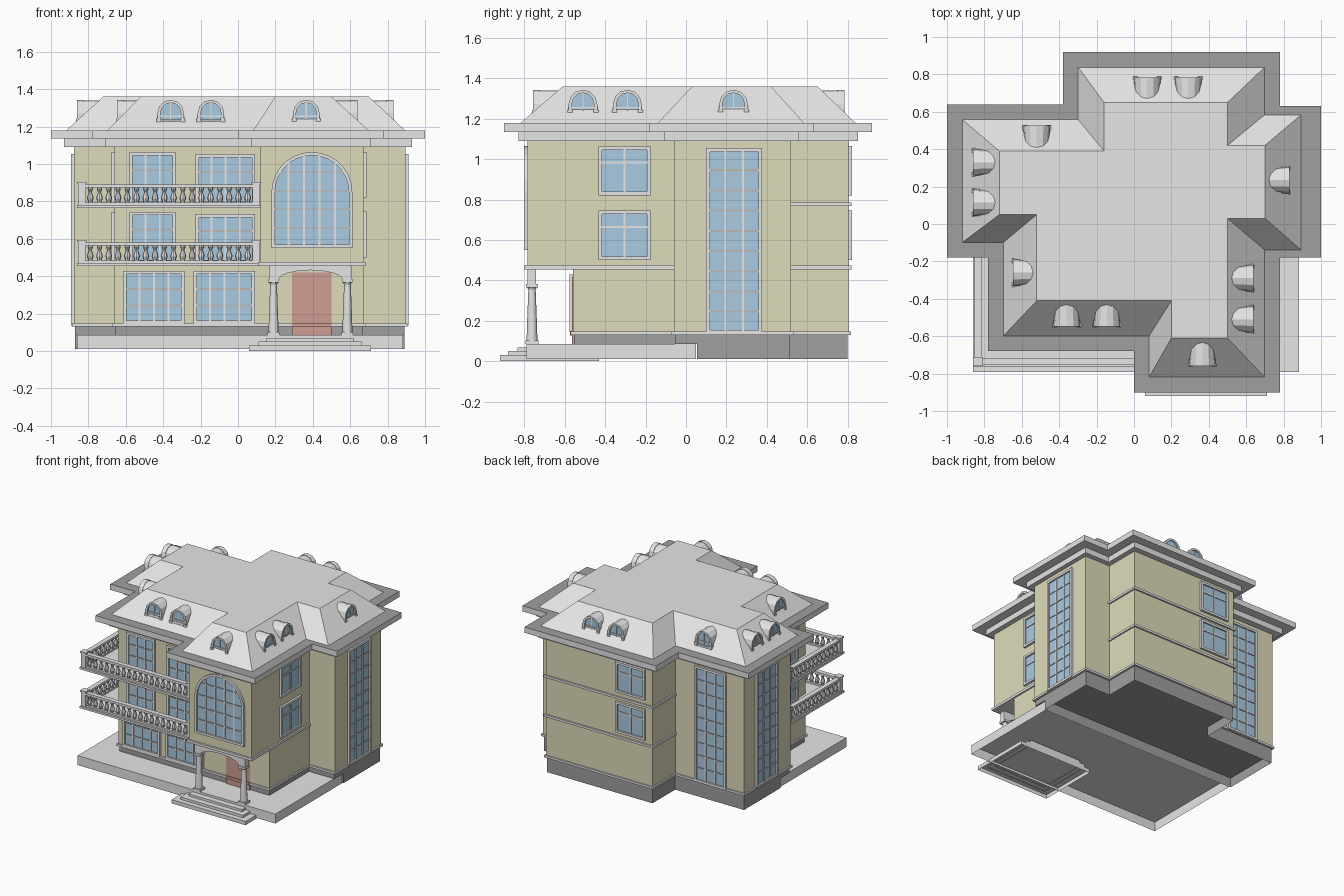
import bpy, bmesh, math
from mathutils import Matrix, Vector

if "Cube" in bpy.data.objects:
    bpy.data.objects.remove(bpy.data.objects["Cube"])


def material(name, r, g, b):
    m = bpy.data.materials.new(name)
    m.diffuse_color = (r, g, b, 1)
    m.use_nodes = True
    m.node_tree.nodes["Principled BSDF"].inputs["Base Color"].default_value = m.diffuse_color
    return m


STONE = material("light_stone", 0.79, 0.79, 0.79)
DARK = material("dark_grey", 0.35, 0.35, 0.35)
WALL = material("beige_wall", 0.73, 0.71, 0.49)
GLASS = material("blue_glass", 0.40, 0.60, 0.76)
DOOR = material("red_door", 0.62, 0.34, 0.29)
BAR = material("bar_grey", 0.50, 0.48, 0.45)
ID = Matrix()


# ---- mesh helpers ----
def finish(bm, name, mat):
    bmesh.ops.recalc_face_normals(bm, faces=bm.faces[:])
    me = bpy.data.meshes.new(name)
    bm.to_mesh(me)
    bm.free()
    me.materials.append(mat)
    ob = bpy.data.objects.new(name, me)
    bpy.context.collection.objects.link(ob)
    return ob


def loft(bm, a, b, M=ID):
    va = [bm.verts.new(M @ Vector(p)) for p in a]
    vb = [bm.verts.new(M @ Vector(p)) for p in b]
    bm.faces.new(va)
    bm.faces.new(vb)
    for i in range(len(a)):
        j = (i + 1) % len(a)
        bm.faces.new((va[i], va[j], vb[j], vb[i]))


def add_box(bm, x0, x1, y0, y1, z0, z1, M=ID):
    c = [(x0, y0), (x1, y0), (x1, y1), (x0, y1)]
    loft(bm, [(x, y, z0) for x, y in c], [(x, y, z1) for x, y in c], M)


def box(name, mat, *d):
    bm = bmesh.new()
    add_box(bm, *d)
    return finish(bm, name, mat)


def slab(name, mat, pts, z0, z1, top=None):
    bm = bmesh.new()
    loft(bm, [(x, y, z0) for x, y in pts], [(x, y, z1) for x, y in (top or pts)])
    return finish(bm, name, mat)


def drop_faces(ob, rule):
    bm = bmesh.new()
    bm.from_mesh(ob.data)
    bmesh.ops.delete(bm, geom=[f for f in bm.faces if rule(f)], context='FACES')
    bm.to_mesh(ob.data)
    bm.free()


def upright(bm, prof, y0, y1, M=ID):
    loft(bm, [(x, y0, z) for x, z in prof], [(x, y1, z) for x, z in prof], M)


def ring(bm, outer, inner, y0, y1, M):
    loops = [[bm.verts.new(M @ Vector((x, y, z))) for x, z in p]
             for p, y in ((outer, y0), (inner, y0), (inner, y1), (outer, y1))]
    n = len(outer)
    for k in range(4):
        a, b = loops[k], loops[(k + 1) % 4]
        for i in range(n):
            j = (i + 1) % n
            bm.faces.new((a[i], a[j], b[j], b[i]))


def lathe(bm, prof, x, y, z, n):
    rings = [[bm.verts.new((x + r * math.cos(2 * math.pi * i / n), y + r * math.sin(2 * math.pi * i / n), z + h))
              for i in range(n)] for r, h in prof]
    for a, b in zip(rings, rings[1:]):
        for i in range(n):
            bm.faces.new((a[i], a[(i + 1) % n], b[(i + 1) % n], b[i]))
    bm.faces.new(rings[0])
    bm.faces.new(rings[-1])


def inset(pts, d):
    out = []
    for i, p in enumerate(pts):
        p = Vector(p)
        e1 = (p - Vector(pts[i - 1])).normalized()
        e2 = (Vector(pts[(i + 1) % len(pts)]) - p).normalized()
        out.append((p.x - d * (e1.y + e2.y), p.y + d * (e1.x + e2.x)))
    return out


def place(x, y, deg):
    return Matrix.Translation((x, y, 0)) @ Matrix.Rotation(math.radians(deg), 4, 'Z')


def profile(w, z0, z1, arch, n=12):
    h = w / 2
    if not arch:
        return [(-h, z0), (h, z0), (h, z1), (-h, z1)]
    return [(-h, z0), (h, z0)] + [(h * math.cos(math.pi * i / n), z1 - h + h * math.sin(math.pi * i / n))
                                  for i in range(n + 1)]


# ---- window: glass plate, raised frame, glazing bars (local -y is outward) ----
def window(name, x, y, deg, w, z0, z1, nv, nh, arch=False):
    M, f, h = place(x, y, deg), 0.018, w / 2
    bm = bmesh.new()
    upright(bm, profile(w, z0, z1, arch, 14), -0.005, 0.002, M)
    finish(bm, name + "_glass", GLASS)
    bm = bmesh.new()
    ring(bm, profile(w + f, z0 - f / 2, z1 + f / 2, arch, 14),
         profile(w - f, z0 + f / 2, z1 - f / 2, arch, 14), -0.017, 0.002, M)
    for i in range(1, nv + 1):
        u = -h + w * i / (nv + 1)
        t = z1 - h + math.sqrt(h * h - u * u) if arch else z1
        add_box(bm, u - 0.005, u + 0.005, -0.011, 0, z0, t, M)
    if nh == 1:
        z = z0 + (z1 - z0) * 0.68
        add_box(bm, -h, h, -0.011, 0, z - 0.005, z + 0.005, M)
    finish(bm, name + "_frame", STONE)
    if nh > 1:
        bm = bmesh.new()
        for i in range(1, nh + 1):
            z = z0 + (z1 - z0) * i / (nh + 1)
            k = math.sqrt(h * h - max(0, z - z1 + h) ** 2) if arch else h
            add_box(bm, -k, k, -0.01, 0, z - 0.005, z + 0.005, M)
        finish(bm, name + "_bars", BAR)


# ---- outlines ----
eave = [(0, -0.9), (0.78, -0.9), (0.78, -0.18), (1, -0.18), (1, 0.63), (0.78, 0.63), (0.78, 0.92),
        (-0.38, 0.92), (-0.38, 0.64), (-1, 0.64), (-1, -0.18), (-0.78, -0.18), (-0.78, -0.68), (0, -0.68)]
roof_top = [(0.2, -0.61), (0.5, -0.61), (0.5, 0.03), (0.7, 0.03), (0.7, 0.42), (0.5, 0.42), (0.5, 0.65),
            (-0.16, 0.65), (-0.16, 0.39), (-0.72, 0.39), (-0.72, 0.05), (-0.52, 0.05), (-0.52, -0.41), (0.2, -0.41)]
roof_base = inset(eave, 0.08)
roof_base[2:6] = [(0.7, -0.14), (0.895, -0.14), (0.895, 0.585), (0.7, 0.585)]
XL, XR, YF, YB = -0.877, 0.895, -0.06, 0.52
back = [(0.67, YF), (XR, YF), (XR, YB), (0.67, YB), (0.67, 0.805), (-0.27, 0.805), (-0.27, YB), (XL, YB)]
low = [(0.67, -0.56)] + back + [(XL, YF), (-0.66, YF), (-0.66, -0.56)]
wall = [(0.12, -0.785), (0.67, -0.785)] + back + [(XL, YF), (-0.66, YF), (-0.66, -0.56), (0.12, -0.56)]
rear = [(XR, 0.05)] + back[2:] + [(XL, 0.05)]

# ---- main body (plinth is hollow underneath) ----
slab("plinth", DARK, inset(low, 0.005), 0.086, 0.13)
drop_faces(slab("rear_plinth", DARK, inset(rear, 0.005), 0.01, 0.087), lambda f: abs(f.normal.z) > 0.9)
slab("plinth_moulding", STONE, inset(low, -0.011), 0.13, 0.147)
slab("lower_walls", WALL, low, 0.13, 0.46)
slab("upper_walls", WALL, wall, 0.46, 1.1)
slab("cornice", STONE, inset(eave, 0.07), 1.09, 1.135)
e = slab("eave", STONE, eave, 1.135, 1.18)
e.data.materials.append(DARK)
for p in e.data.polygons:
    if p.normal.z > 0.9:
        p.material_index = 1
slab("roof", STONE, roof_base, 1.178, 1.36, roof_top)
box("front_block_band", STONE, 0.107, 0.682, -0.8, -0.055, 0.455, 0.475)
for z in (0.455, 0.768):
    box("back_wing_band", STONE, -0.282, 0.682, 0.5, 0.818, z, z + 0.018)

# ---- terrace and steps, open underneath ----
t = box("terrace", STONE, -0.86, 0.882, -0.79, 0.05, 0.01, 0.085)
drop_faces(t, lambda f: f.normal.z < -0.9)
for i, (a, y, z) in enumerate(((0.06, -0.92, 0.03), (0.11, -0.88, 0.05), (0.15, -0.835, 0.068))):
    s = box("step", STONE, a, 0.77 - a, y, -0.43, 0.025 * (i > 0), z)
    drop_faces(s, lambda f: f.normal.z < -0.9)

# ---- entrance: door, columns, arch ----
box("door", DOOR, 0.29, 0.5, -0.564, -0.556, 0.085, 0.42)
box("door_threshold_moulding_cover", DOOR, 0.29, 0.5, -0.574, -0.56, 0.128, 0.149)
bm = bmesh.new()
for x in (0.19, 0.585):
    lathe(bm, [(0.027, 0.1), (0.024, 0.2), (0.018, 0.355), (0.026, 0.37)], x, -0.762, 0, 16)
    add_box(bm, x - 0.031, x + 0.031, -0.793, -0.731, 0.085, 0.102)
    add_box(bm, x - 0.03, x + 0.03, -0.792, -0.732, 0.365, 0.382)
finish(bm, "entrance_columns", STONE)
bm = bmesh.new()
arc = [(0.3875 - 0.17 * math.cos(math.pi * i / 12), 0.38 + 0.052 * math.sin(math.pi * i / 12)) for i in range(13)]
upright(bm, [(0.165, 0.38)] + arc + [(0.61, 0.38), (0.61, 0.457), (0.165, 0.457)], -0.785, -0.742)
finish(bm, "entrance_arch", STONE)

# ---- balconies ----
turned = [(0.01, 0), (0.018, 0.024), (0.016, 0.034), (0.008, 0.058), (0.015, 0.074), (0.01, 0.084)]
for b in (0.47, 0.78):
    slab("balcony_floor", STONE, [(-0.86, -0.05), (-0.86, -0.765), (0.125, -0.765), (0.125, -0.55),
                                  (-0.65, -0.55), (-0.65, -0.05)], b - 0.016, b)
    bm = bmesh.new()
    for z0, z1, t in ((b, b + 0.014, 0.014), (b + 0.093, b + 0.111, 0.019)):
        add_box(bm, -0.835, 0.11, -0.735 - t, -0.735 + t, z0, z1)
        add_box(bm, -0.835 - t, -0.835 + t, -0.735, -0.06, z0, z1)
    for x, y in ((-0.835, -0.735), (0.098, -0.735), (-0.835, -0.085)):
        add_box(bm, x - 0.02, x + 0.02, y - 0.02, y + 0.02, b, b + 0.115)
        add_box(bm, x - 0.025, x + 0.025, y - 0.025, y + 0.025, b + 0.112, b + 0.124)
    finish(bm, "balcony_rail", STONE)
    bm = bmesh.new()
    for i in range(18):
        lathe(bm, turned, -0.79 + 0.0495 * i, -0.735, b + 0.012, 8)
    for i in range(12):
        lathe(bm, turned, -0.835, -0.69 + 0.0495 * i, b + 0.012, 8)
    finish(bm, "balusters", STONE)

# ---- windows ----
for x in (-0.45, -0.073):
    window("ground_window", x, -0.56, 0, 0.31, 0.155, 0.42, 3, 2)
for z0, z1 in ((0.478, 0.735), (0.79, 1.055)):
    window("balcony_window", -0.457, -0.56, 0, 0.23, z0, z1, 2, 2)
    window("balcony_door", -0.067, -0.56, 0, 0.3, z0, z1 - 0.012, 3, 2)
    window("side_balcony_door", -0.66, -0.32, -90, 0.24, z0, z1, 2, 2)
for z0, z1 in ((0.51, 0.737), (0.83, 1.055)):
    window("side_window", 0.67, -0.305, 90, 0.24, z0, z1, 1, 1)
    window("back_window", -0.08, 0.805, 180, 0.24, z0, z1, 1, 1)
for x, y, d in ((XR, 0.238, 90), (XL, 0.245, -90), (-0.585, YB, 180)):
    window("tall_window", x, y, d, 0.258, 0.145, 1.045, 2, 8)
window("arched_window", 0.395, -0.785, 0, 0.415, 0.56, 1.055, 4, 4, True)

# ---- roof dormers ----
for x, y, d in ((-0.36, -0.532, 0), (-0.145, -0.532, 0), (0.365, -0.742, 0), (0.815, 0.235, 90),
                (0.622, -0.29, 90), (0.622, -0.51, 90), (0.07, 0.768, 180), (0.29, 0.768, 180),
                (-0.52, 0.51, 180), (-0.845, 0.115, -90), (-0.845, 0.33, -90), (-0.632, -0.26, -90)):
    M = place(x, y, d)
    bm = bmesh.new()
    upright(bm, profile(0.135, 1.205, 1.34, True, 6), 0, 0.15, M)
    ring(bm, profile(0.142, 1.215, 1.343, True, 6), profile(0.108, 1.23, 1.328, True, 6), -0.016, 0.02, M)
    add_box(bm, -0.003, 0.003, -0.008, 0, 1.23, 1.328, M)
    add_box(bm, -0.054, 0.054, -0.012, 0, 1.25, 1.259, M)
    for s in (-0.064, 0.064):
        add_box(bm, s - 0.012, s + 0.012, -0.02, 0.02, 1.215, 1.243, M)
    finish(bm, "dormer", STONE)
    bm = bmesh.new()
    upright(bm, profile(0.112, 1.228, 1.33, True, 6), -0.005, 0.001, M)
    finish(bm, "dormer_glass", GLASS)
